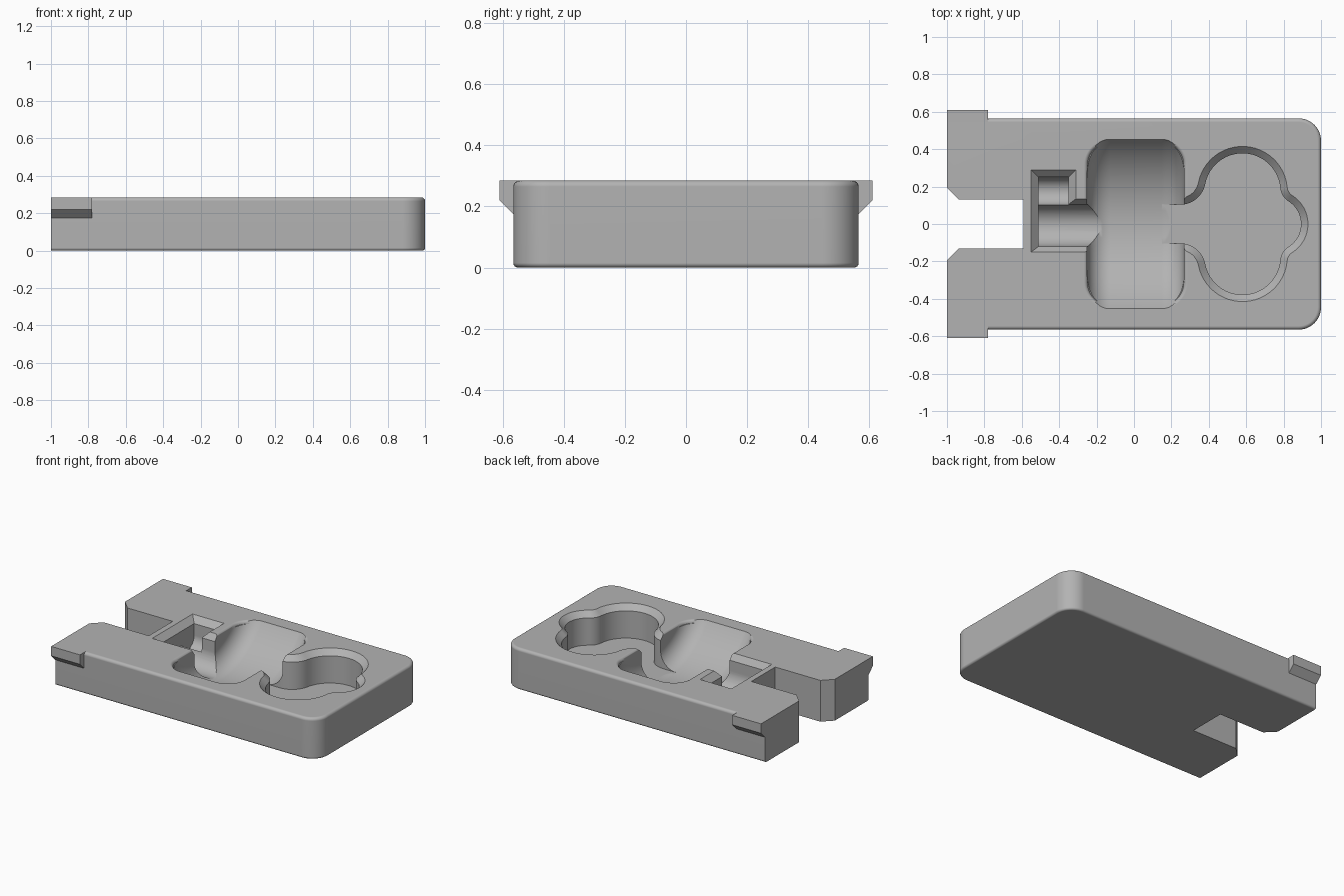
import bpy
import math
from math import sin, cos, pi, sqrt, atan2

TOP = 0.285
if "Cube" in bpy.data.objects:
    bpy.data.objects.remove(bpy.data.objects["Cube"])

grey = bpy.data.materials.new("mid_grey")
grey.use_nodes = True
colour = (0.45, 0.45, 0.45, 1)
grey.diffuse_color = colour
grey.node_tree.nodes["Principled BSDF"].inputs["Base Color"].default_value = colour


def loft(name, rings):
    """Closed solid through rings of equal point count."""
    n = len(rings[0])
    verts = [p for ring in rings for p in ring]
    faces = [tuple(range(n))[::-1], tuple(range(len(verts) - n, len(verts)))]
    for k in range(len(rings) - 1):
        for i in range(n):
            a, b = k * n + i, k * n + (i + 1) % n
            faces.append((a, b, b + n, a + n))
    mesh = bpy.data.meshes.new(name)
    mesh.from_pydata(verts, [], faces)
    mesh.materials.append(grey)
    obj = bpy.data.objects.new(name, mesh)
    bpy.context.collection.objects.link(obj)
    bpy.context.view_layer.objects.active = obj
    bpy.ops.object.mode_set(mode="EDIT")
    bpy.ops.mesh.select_all(action="SELECT")
    bpy.ops.mesh.normals_make_consistent(inside=False)
    bpy.ops.object.mode_set(mode="OBJECT")
    return obj


def at_z(outline, z):
    return [(x, y, z) for x, y in outline]


def along_x(name, profile, x0, x1):
    return loft(name, [[(x, y, z) for y, z in profile] for x in (x0, x1)])


def arc(cx, cy, r, a0, a1, n=12):
    return [(cx + r * cos(a0 + (a1 - a0) * i / n),
             cy + r * sin(a0 + (a1 - a0) * i / n)) for i in range(n + 1)]


def rounded(x0, x1, y0, y1, r):
    return (arc(x1 - r, y1 - r, r, 0, pi / 2) + arc(x0 + r, y1 - r, r, pi / 2, pi)
            + arc(x0 + r, y0 + r, r, pi, 1.5 * pi) + arc(x1 - r, y0 + r, r, 1.5 * pi, 2 * pi))


def rect(x0, x1, y0, y1):
    return [(x0, y0), (x1, y0), (x1, y1), (x0, y1)]


# Slab with softened outer edges and two rounded corners
def slab_outline(d):
    half = arc(0.88, 0.445, 0.12 - d, 0, pi / 2) + [(-1, 0.565 - d)]
    return half + [(x, -y) for x, y in reversed(half)]


rings = []
for i in range(5):
    a = i * pi / 8
    rings.append(at_z(slab_outline(0.015 * (1 - sin(a))), 0.015 * (1 - cos(a))))
for i in range(5):
    a = i * pi / 8
    rings.append(at_z(slab_outline(0.02 * (1 - cos(a))), TOP - 0.02 * (1 - sin(a))))
body = loft("body", rings)
cutters = []

# End slot with a flared mouth
half_slot = [(-0.59, 0.13), (-0.935, 0.13), (-1, 0.195), (-1.2, 0.195)]
slot = half_slot + [(x, -y) for x, y in reversed(half_slot)]
cutters.append(loft("slot_cutter", [at_z(slot, -0.1), at_z(slot, 0.5)]))

# Wide scoop: a barrel turned about the x axis, with rounded rims
R, F, AXIS = 0.555, 0.12, 0.605
X0, X1 = -0.25, 0.268
stations = [(X0 + F + x, R - F + r) for x, r in arc(0, 0, F, pi, pi / 2, 10)]
stations += [(X1 - F + x, R - F + r) for x, r in arc(0, 0, F, pi / 2, 0, 10)]
SEG = 96
cutters.append(loft("scoop_cutter", [
    [(x, r * cos(2 * pi * i / SEG), AXIS + r * sin(2 * pi * i / SEG)) for i in range(SEG)]
    for x, r in stations]))

# Softened rim of the scoop
rim = []
for i in range(6):
    a = i * pi / 10
    d = 0.02 * (1 - cos(a)) - 0.002
    rim.append(at_z(rounded(X0 - d, X1 + d, -0.435 - d, 0.435 + d, 0.12 + d),
                    TOP - 0.02 * (1 - sin(a))))
rim.append([(x, y, 0.4) for x, y, z in rim[-1]])
cutters.append(loft("scoop_rim_cutter", rim))


# Lobed recess: arcs joined by fillets, offset inward by d
def meet(c1, r1, c2, r2):
    dx, dy = c2[0] - c1[0], c2[1] - c1[1]
    dist = sqrt(dx * dx + dy * dy)
    a = (r1 * r1 - r2 * r2 + dist * dist) / (2 * dist)
    h = sqrt(r1 * r1 - a * a)
    return (c1[0] + (a * dx + h * dy) / dist, c1[1] + (a * dy - h * dx) / dist)


def heading(p, q):
    return atan2(q[1] - p[1], q[0] - p[0])


def recess_outline(d):
    bump, lobe = (0.75, 0), (0.58, 0.175)
    rb, rl, rf, rg, neck = 0.18, 0.24, 0.06, 0.1, 0.14
    f = meet(lobe, rl + rf, bump, rb + rf)
    if f[0] < lobe[0]:
        f = meet(bump, rb + rf, lobe, rl + rf)
    g_y = neck + rg
    g = (lobe[0] - sqrt((rl + rg) ** 2 - (g_y - lobe[1]) ** 2), g_y)
    pts = arc(*bump, rb - d, 0, heading(bump, f))
    pts += arc(*f, rf + d, heading(f, bump) + 2 * pi, heading(f, lobe) % (2 * pi))[1:]
    pts += arc(*lobe, rl - d, heading(lobe, f), heading(lobe, g) % (2 * pi), 24)[1:]
    pts += arc(*g, rg + d, heading(g, lobe), -pi / 2)[1:]
    pts.append((0.1, neck - d))
    return pts + [(x, -y) for x, y in reversed(pts[1:])]


cutters.append(loft("recess_cutter", [
    at_z(recess_outline(0.037), 0.06), at_z(recess_outline(0.037), TOP - 0.037),
    at_z(recess_outline(0), TOP), at_z(recess_outline(0), 0.4)]))


# Round-bottomed channel and side pocket
def trough(y0, y1, floor):
    r = (y1 - y0) / 2
    return arc((y0 + y1) / 2, floor + r, r, pi, 2 * pi, 20) + [(y1, 0.4), (y0, 0.4)]


cutters.append(along_x("channel_cutter", trough(-0.12, 0.105, 0.06), -0.51, -0.05))
cutters.append(along_x("pocket_cutter", trough(0.1, 0.25, 0.09), -0.51, -0.35))


# Bevelled rims of the channel and pocket
def bevel_cutter(name, x0, x1, y0, y1, dx1, dy1):
    low = rect(x0, x1, y0, y1)
    high = rect(x0 - 0.04, x1 + dx1, y0 - 0.03, y1 + dy1)
    cutters.append(loft(name, [at_z(low, TOP - 0.04), at_z(high, TOP), at_z(high, 0.4)]))


bevel_cutter("channel_bevel", -0.51, -0.2, -0.12, 0.105, 0.0, 0.03)
bevel_cutter("pocket_bevel", -0.51, -0.35, 0.1, 0.25, 0.04, 0.04)

# Apply the cuts
bpy.context.view_layer.objects.active = body
for cutter in cutters:
    mod = body.modifiers.new("cut", "BOOLEAN")
    mod.operation, mod.solver, mod.object = "DIFFERENCE", "EXACT", cutter
    bpy.ops.object.modifier_apply(modifier=mod.name)
    bpy.data.objects.remove(cutter)

bpy.ops.object.select_all(action="DESELECT")
body.select_set(True)
bpy.ops.object.shade_smooth_by_angle(angle=math.radians(32))
weighted = body.modifiers.new("flat_shading_bias", "WEIGHTED_NORMAL")
weighted.keep_sharp = True

# Latch tabs on both sides
for side, label in ((1, "back"), (-1, "front")):
    profile = [(0.53, TOP), (0.61, TOP), (0.61, 0.22), (0.565, 0.175), (0.53, 0.175)]
    along_x(label + "_latch_tab", [(side * y, z) for y, z in profile], -1, -0.78)
